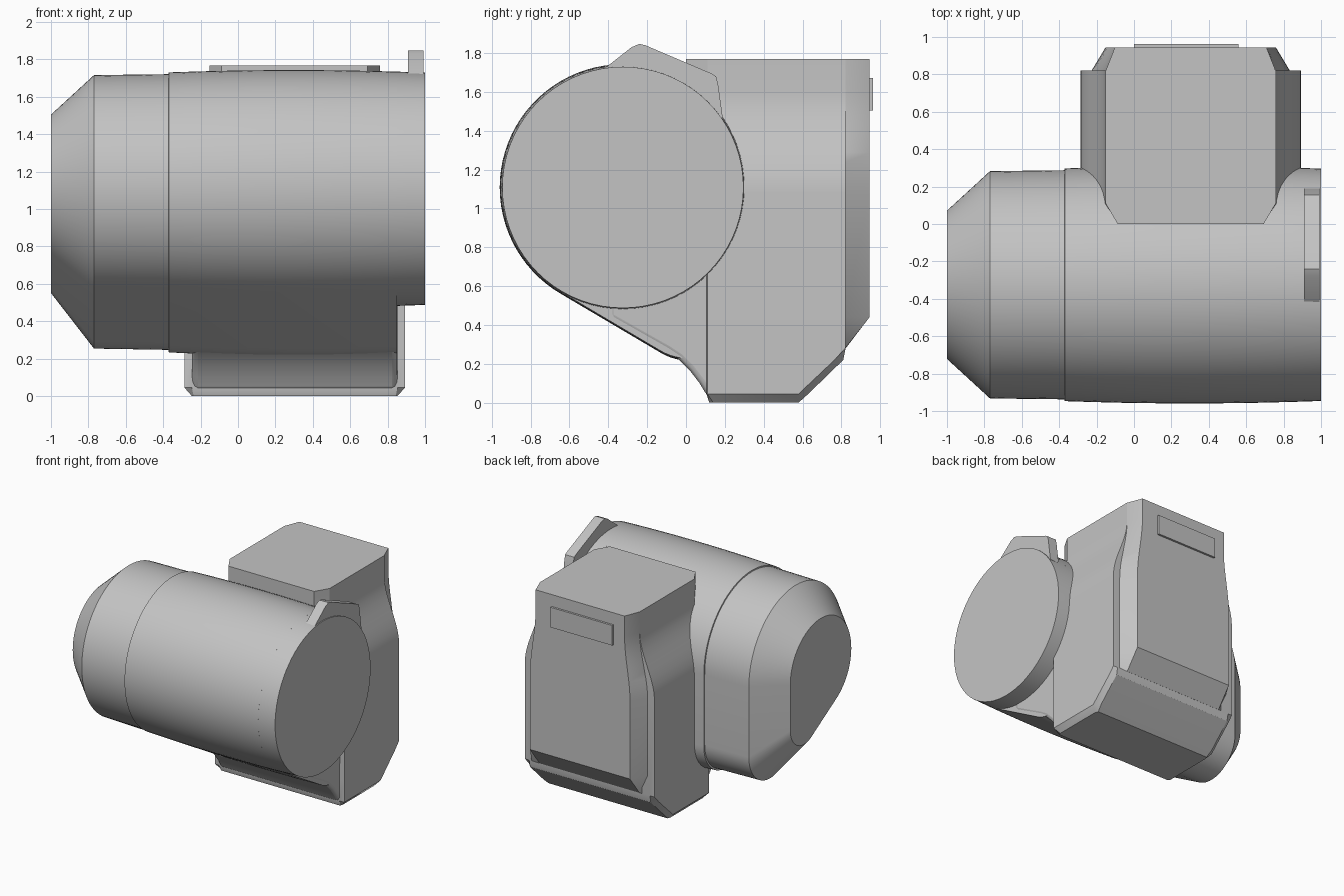
import bpy, bmesh
from math import sin, cos, pi, radians
from mathutils import Vector

cube = bpy.data.objects.get("Cube")
if cube:
    bpy.data.objects.remove(cube, do_unlink=True)

grey = bpy.data.materials.new("plain grey")
grey.use_nodes = True
colour = (0.55, 0.55, 0.55, 1)
grey.diffuse_color = colour
grey.node_tree.nodes["Principled BSDF"].inputs["Base Color"].default_value = colour


def loft(name, rings, angle=28):
    """Skin equal-length rings of points and cap both ends."""
    bm = bmesh.new()
    loops = [[bm.verts.new(p) for p in ring] for ring in rings]
    n = len(loops[0])
    for a, b in zip(loops, loops[1:]):
        for i in range(n):
            j = (i + 1) % n
            bm.faces.new((a[i], a[j], b[j], b[i]))
    bm.faces.new(loops[0])
    bm.faces.new(loops[-1])
    bmesh.ops.remove_doubles(bm, verts=bm.verts, dist=0.0001)
    bmesh.ops.recalc_face_normals(bm, faces=bm.faces)
    mesh = bpy.data.meshes.new(name)
    bm.to_mesh(mesh)
    bm.free()
    obj = bpy.data.objects.new(name, mesh)
    bpy.context.collection.objects.link(obj)
    mesh.materials.append(grey)
    bpy.ops.object.select_all(action='DESELECT')
    obj.select_set(True)
    bpy.context.view_layer.objects.active = obj
    bpy.ops.object.shade_smooth_by_angle(angle=radians(angle))
    return obj


def extrude_x(name, profile, x0, x1):
    return loft(name, [[(x, y, z) for y, z in profile] for x in (x0, x1)])


def arc(cy, cz, r, a0, a1, n):
    return [(cy + r * cos(a0 + (a1 - a0) * i / n),
             cz + r * sin(a0 + (a1 - a0) * i / n)) for i in range(n + 1)]


# Barrel: round above, tapering to a rounded heel below
CY, CZ, R = -0.325, 1.108, 0.61
heel_turn = radians(240)
teardrop = (arc(CY, CZ, R, 0, heel_turn, 56)
            + arc(0.005, 0.53, 0.28, heel_turn, 2 * pi, 24))
circle = arc(CY, CZ, R, 0, 2 * pi, 72)[:-1]


def ring(profile, x, s):
    return [(x, CY + (y - CY) * s, CZ + (z - CZ) * s) for y, z in profile]


def bulge(x):
    return 1.04 - 0.045 * (x - 0.3) ** 2


stations = [-0.37 + 1.22 * i / 8 for i in range(9)]
loft("barrel", [ring(teardrop, -1, 0.65), ring(teardrop, -0.77, 0.996),
                ring(teardrop, -0.372, 1.004)]
     + [ring(teardrop, x, bulge(x)) for x in stations])
loft("barrel_end", [ring(circle, x, bulge(x)) for x in (0.8, 0.85, 0.9, 0.95, 1.0)])

# Lug on top of the barrel end
extrude_x("end_lug", [(-0.42, 1.72), (-0.28, 1.83), (-0.24, 1.847), (-0.21, 1.84),
                      (0.13, 1.695), (0.155, 1.68), (0.165, 1.64), (0.19, 1.46),
                      (-0.1, 1.3), (-0.4, 1.5)], 0.91, 0.992)

# Curved web joining barrel and housing foot
web = extrude_x("front_web", [(-0.4, 0.435), (-0.1, 0.265), (-0.04, 0.225), (0.02, 0.165),
                              (0.07, 0.1), (0.115, 0.025), (0.25, 0.025),
                              (0.25, 0.8), (-0.4, 0.8)], -0.245, 0.853)
bevel = web.modifiers.new("soft edges", 'BEVEL')
bevel.width, bevel.segments, bevel.limit_method = 0.03, 3, 'ANGLE'

# Housing: sections stacked in z, mirrored about its own centre line
HX = 0.303


def section(z, half):
    """half: (half width, y) pairs from front to back."""
    return ([(HX + w, y, z) for w, y in half]
            + [(HX - w, y, z) for w, y in reversed(half)])


def flare(z, top, low):
    t = min(1, max(0, (1.6 - z) / 0.52))
    return top + (low - top) * t * t * (3 - 2 * t)


rings = [section(0, [(0.54, 0.12), (0.55, 0.14), (0.55, 0.55), (0.54, 0.58)])]
for z, side, back in ((0.045, 0.58, 0.63), (0.22, 0.765, 0.81), (0.28, 0.82, 0.822)):
    rings.append(section(z, [(0.55, 0.105), (0.59, 0.11), (0.59, side), (0.55, back)]))
levels = [1.08 + 0.52 * i / 10 for i in range(11)] + [1.768]
for z in levels:
    w = flare(z, 0.455, 0.59)
    front = 0.0 if z > 1.45 else 0.105
    rings.append(section(z, [(w - 0.065, front), (w, 0.11), (w, 0.82), (w - 0.04, 0.822)]))
loft("housing", rings)

# Raised back panel with chamfered border
rings = [section(0.28, [(0.53, 0.7), (0.53, 0.82), (0.455, 0.823)])]
for z in [0.44] + levels:
    base, tip = flare(z, 0.454, 0.53), flare(z, 0.405, 0.455)
    rings.append(section(z, [(base, 0.7), (base, 0.82), (tip, 0.945)]))
loft("back_panel", rings)

# Small raised plate on the back
loft("back_plate", [[(x, y, z) for x, z in ((0, 1.505), (0.56, 1.505), (0.56, 1.67), (0, 1.67))]
                    for y in (0.93, 0.962)])
